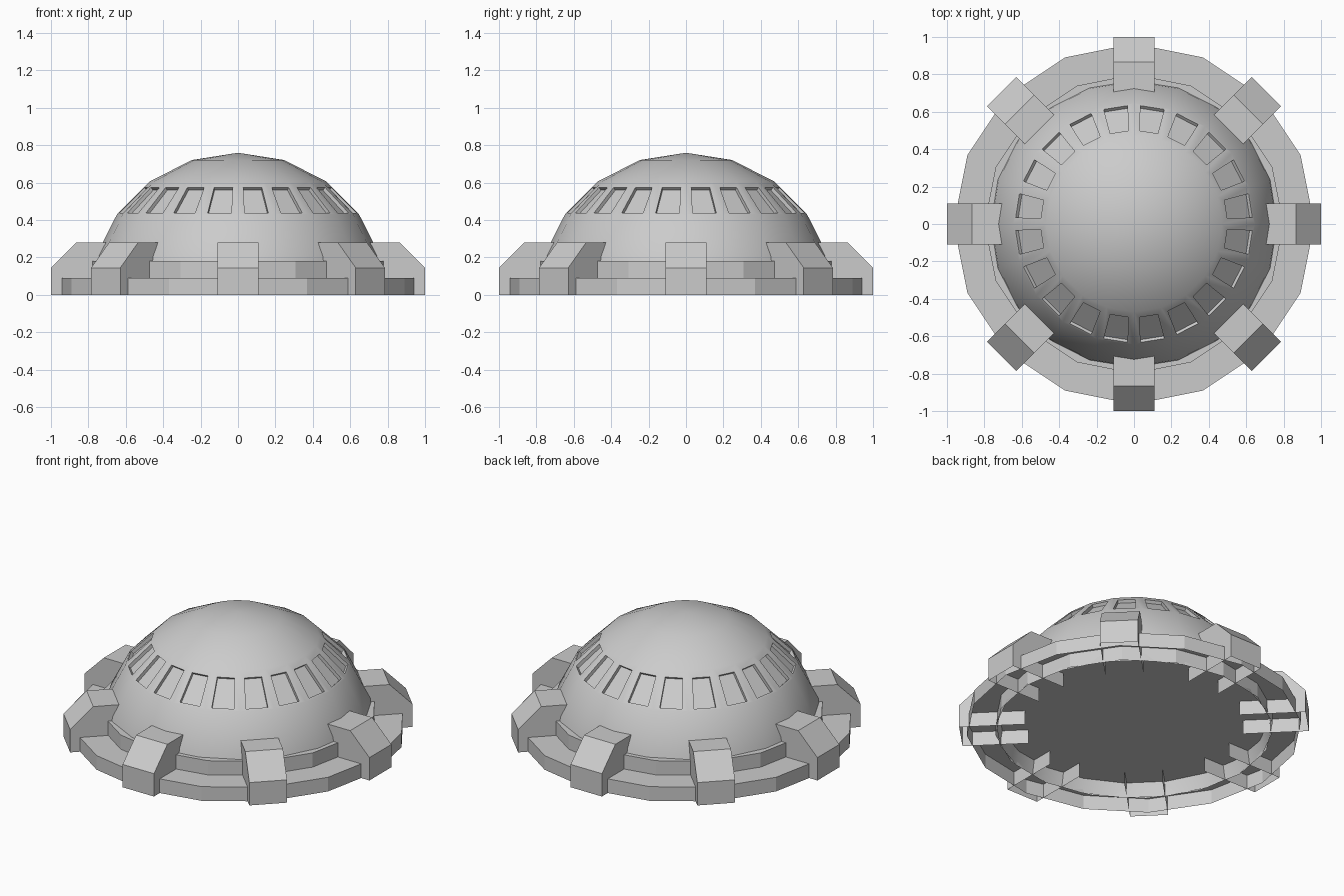
import bpy, bmesh
from math import sin, cos, pi, radians
from mathutils import Vector

if "Cube" in bpy.data.objects:
    bpy.data.objects.remove(bpy.data.objects["Cube"])


def make(name, bm, recalc=False):
    if recalc:
        bmesh.ops.recalc_face_normals(bm, faces=bm.faces)
    me = bpy.data.meshes.new(name)
    bm.to_mesh(me)
    bm.free()
    ob = bpy.data.objects.new(name, me)
    bpy.context.collection.objects.link(ob)
    return ob


def tier(name, radius, height, sides=16):
    # capped drum, open underneath
    bm = bmesh.new()
    pts = [(radius * cos(2 * pi * i / sides), radius * sin(2 * pi * i / sides)) for i in range(sides)]
    low = [bm.verts.new((x, y, 0)) for x, y in pts]
    top = [bm.verts.new((x, y, height)) for x, y in pts]
    for i in range(sides):
        j = (i + 1) % sides
        bm.faces.new((low[i], low[j], top[j], top[i]))
    bm.faces.new(top)
    return make(name, bm)


def buttress(name, angle, half=0.11):
    # bevelled block, open underneath and at its inner end
    profile = [(0.62, 0), (1.0, 0), (1.0, 0.145), (0.865, 0.28), (0.62, 0.28)]
    c, s = cos(angle), sin(angle)
    bm = bmesh.new()
    a, b = [[bm.verts.new((r * c - w * s, r * s + w * c, z)) for r, z in profile] for w in (-half, half)]
    bm.faces.new(a)
    bm.faces.new(b[::-1])
    for i in (1, 2, 3):
        bm.faces.new((a[i], b[i], b[i + 1], a[i + 1]))
    return make(name, bm, True)


def dome(sides=20, radius=0.8, drop=0.04, depth=0.02):
    bm = bmesh.new()
    levels = [(0.794, 0.0)] + [(radius * sin(radians(a)), radius * cos(radians(a)) - drop)
                               for a in (72, 54, 36, 18)]
    rings = [[bm.verts.new((r * cos(2 * pi * i / sides), r * sin(2 * pi * i / sides), z))
              for i in range(sides)] for r, z in levels]
    pole = bm.verts.new((0, 0, radius - drop))
    for i in range(sides):
        j = (i + 1) % sides
        for k in range(4):
            quad = [rings[k][i], rings[k][j], rings[k + 1][j], rings[k + 1][i]]
            if k != 2:
                bm.faces.new(quad)
                continue
            # window band: frame, recess walls and pane
            p = [v.co for v in quad]
            normal = (p[1] - p[0]).cross(p[3] - p[0]).normalized()

            def at(u, t):
                return p[0].lerp(p[1], u).lerp(p[3].lerp(p[2], u), t)

            hole = [at(0.18, 0.05), at(0.82, 0.05), at(0.82, 0.81), at(0.18, 0.81)]
            lip = [bm.verts.new(h) for h in hole]
            pane = [bm.verts.new(h - normal * depth) for h in hole]
            for m in range(4):
                n = (m + 1) % 4
                bm.faces.new((quad[m], quad[n], lip[n], lip[m]))
                bm.faces.new((lip[m], lip[n], pane[n], pane[m]))
            bm.faces.new(pane)
        bm.faces.new((rings[4][i], rings[4][j], pole))
    ob = make("dome", bm)
    bpy.ops.object.select_all(action='DESELECT')
    ob.select_set(True)
    bpy.context.view_layer.objects.active = ob
    bpy.ops.object.shade_smooth_by_angle(angle=radians(30))
    return ob


# stepped base
tier("lower_step", 0.964, 0.09)
tier("upper_step", 0.80, 0.18)
# windowed roof
dome()
# buttresses around the base
for n in range(8):
    buttress(f"buttress_{n + 1}", n * pi / 4)
